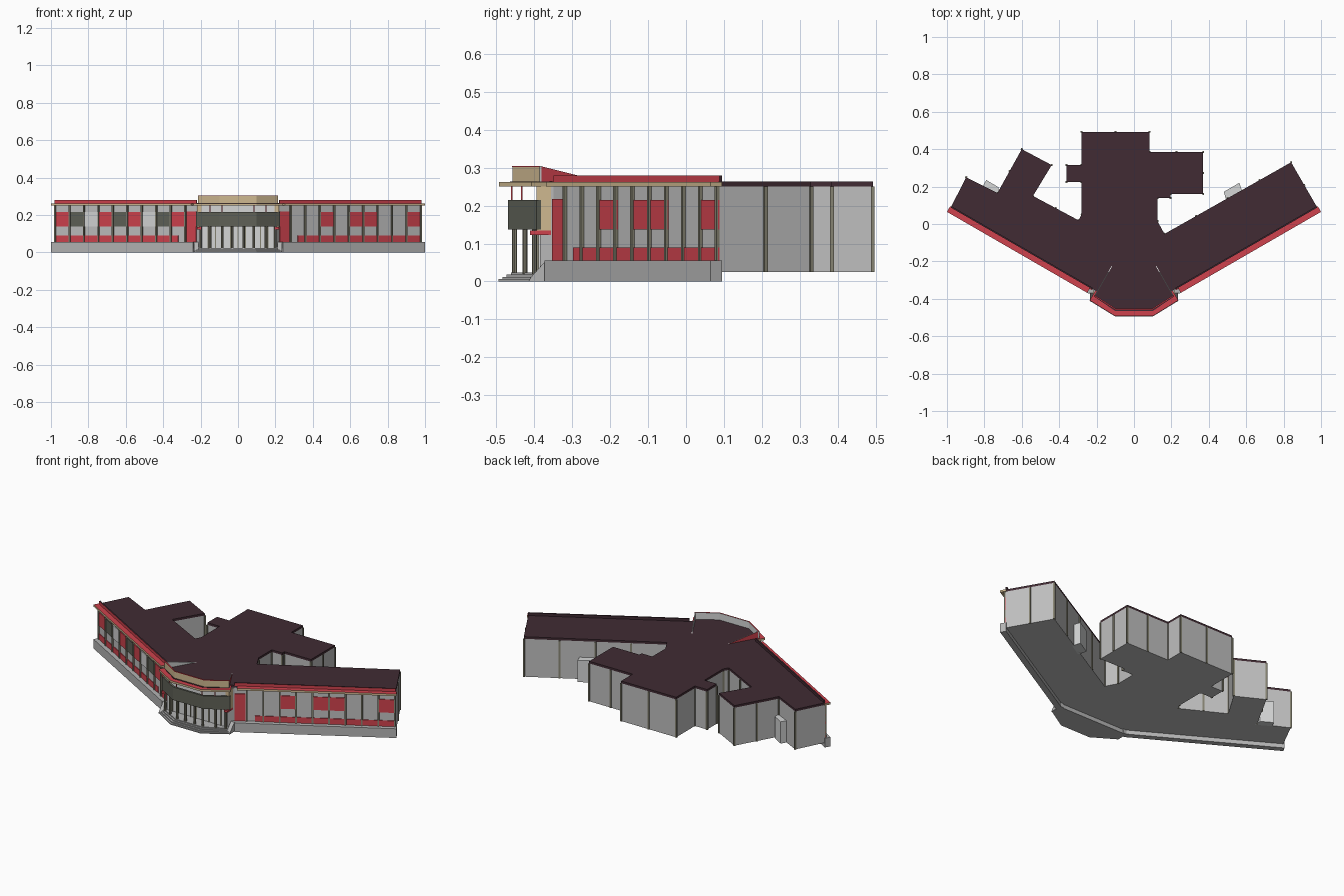
import bpy, bmesh, math
from mathutils import Vector

if "Cube" in bpy.data.objects:
    bpy.data.objects.remove(bpy.data.objects["Cube"])

def mat(name, c):
    m = bpy.data.materials.new(name)
    m.diffuse_color = (*c, 1)
    m.use_nodes = True
    m.node_tree.nodes["Principled BSDF"].inputs["Base Color"].default_value = m.diffuse_color
    return m

WALL = mat("wall_grey", (0.52, 0.52, 0.52))
PALE = mat("pale_glass", (0.66, 0.67, 0.67))
PLINTH = mat("plinth_grey", (0.46, 0.46, 0.46))
RED = mat("red_panel", (0.62, 0.055, 0.075))
DARK = mat("dark_glass", (0.115, 0.12, 0.095))
TAN = mat("tan_trim", (0.62, 0.48, 0.28))
POST = mat("olive_post", (0.24, 0.23, 0.17))
ROOF = mat("roof_maroon", (0.052, 0.024, 0.033))

def solid(name, bottom, top, mats, rule=None):
    """Closed solid between two matching loops; rule(normal, centre) picks the material."""
    bm = bmesh.new()
    b = [bm.verts.new(p) for p in bottom]
    t = [bm.verts.new(p) for p in top]
    bm.faces.new(b[::-1])
    bm.faces.new(t)
    n = len(b)
    for i in range(n):
        j = (i + 1) % n
        bm.faces.new((b[i], b[j], t[j], t[i]))
    bmesh.ops.recalc_face_normals(bm, faces=bm.faces[:])
    if rule:
        bm.normal_update()
        for f in bm.faces:
            f.material_index = rule(f.normal, f.calc_center_median())
    me = bpy.data.meshes.new(name)
    bm.to_mesh(me)
    bm.free()
    for m in mats:
        me.materials.append(m)
    ob = bpy.data.objects.new(name, me)
    bpy.context.collection.objects.link(ob)
    return ob

def prism(name, pts, z0, z1, mats, rule=None):
    return solid(name, [(x, y, z0) for x, y in pts], [(x, y, z1) for x, y in pts], mats, rule)

def box(name, x0, x1, y0, y1, z0, z1, m):
    return prism(name, [(x0, y0), (x1, y0), (x1, y1), (x0, y1)], z0, z1, [m])

def sym(half):
    """Mirror a right-hand half outline across x = 0."""
    return list(half) + [(-x, y) for x, y in reversed(half)]

# Wing frame: a runs from the wing tip to the centre, d points outward from the facade
C30, S30 = math.cos(math.pi / 6), 0.5
def W(s, a, d):
    return (s * (0.98 - a * C30 + d * S30), 0.088 - a * S30 - d * C30)

def wing_box(name, s, a0, a1, d0, d1, z0, z1, mats, rule=None):
    return prism(name, [W(s, a0, d0), W(s, a1, d0), W(s, a1, d1), W(s, a0, d1)], z0, z1, mats, rule)

top_is = lambda n, c: 1 if n.z > 0.5 else 0
LEN, PITCH = 0.875, 0.0893

# Main footprint: back outline from the right wing tip round to the left wing tip
back = [W(1, 0, 0), (0.84, 0.33), (0.163, -0.053), (0.125, 0.016), (0.125, 0.14),
        (0.195, 0.14), (0.195, 0.16), (0.37, 0.16), (0.37, 0.385), (0.083, 0.385),
        (0.083, 0.493), (-0.28, 0.493), (-0.28, 0.316), (-0.36, 0.316), (-0.36, 0.225),
        (-0.28, 0.225), (-0.28, 0.05), (-0.297, 0.02), (-0.54, 0.15), (-0.44, 0.315),
        (-0.60, 0.40), (-0.73, 0.166), (-0.897, 0.25), W(-1, 0, 0)]
prism("building_walls", back + [(-0.222, -0.35), (-0.2, -0.385), (0.2, -0.385), (0.222, -0.35)],
      0.025, 0.251, [WALL])
prism("roof_slab", back + [(-0.2, -0.36), (-0.215, -0.388), (-0.1, -0.465),
                           (0.1, -0.465), (0.215, -0.388), (0.2, -0.36)], 0.251, 0.264, [ROOF])

# Slim posts at the corners and along the longer rear walls
def rear_post(p, ang):
    v = Vector((math.cos(ang), math.sin(ang))) * 0.005
    w = Vector((-v.y, v.x))
    p = Vector(p)
    prism("rear_post", [tuple(q) for q in (p + v + w, p - v + w, p - v - w, p + v - w)],
          0.025, 0.25, [POST])

for i in range(len(back) - 1):
    p, q = Vector(back[i]), Vector(back[i + 1])
    e = q - p
    n = 4 if e.length > 0.6 else 2 if e.length > 0.2 else 1
    for k in range(n):
        if i or k:
            rear_post(p + e * (k / n), math.atan2(e.y, e.x))

# Rear porches
prism("rear_porch_right", [(0.495, 0.12), (0.58, 0.17), (0.563, 0.22), (0.48, 0.172)], 0.025, 0.155, [PALE])
prism("rear_porch_left", [(-0.725, 0.15), (-0.725, 0.197), (-0.79, 0.235), (-0.81, 0.2)], 0.025, 0.155, [PALE])

# Wings: plinth, facade panels, posts, cornice and parapet
R, D, L = RED, DARK, PALE
upper = {-1: [R, D, L, R, D, R, L, D, R], 1: [R, L, L, R, R, L, R, L, L]}
for s in (-1, 1):
    side = "left" if s < 0 else "right"
    wing_box(side + "_plinth", s, -0.006, 0.872, -0.004, 0.03, 0, 0.055, [PLINTH])
    wing_box(side + "_red_base_band", s, 0, 0.765, 0, 0.004, 0.055, 0.089, [RED])
    for i, m in enumerate(upper[s]):
        if m is not PALE or s < 0:
            wing_box(side + "_window_panel", s, i * PITCH, (i + 1) * PITCH, 0, 0.004, 0.137, 0.215, [m])
    for i in range(10):
        a = i * PITCH
        wing_box(side + "_facade_post", s, a, a + 0.009, 0, 0.009, 0.055, 0.25, [POST])
    wing_box(side + "_tall_red_panel", s, 0.816, LEN, 0, 0.005, 0.055, 0.217, [RED])
    wing_box(side + "_cornice", s, -0.006, 0.86, -0.004, 0.03, 0.25, 0.262, [TAN, RED], top_is)
    out = Vector((s * S30, -C30, 0))
    wing_box(side + "_parapet", s, 0, LEN, -0.008, 0, 0.262, 0.28, [ROOF, RED],
             lambda n, c, o=out: 1 if n.dot(o) > 0.9 or n.z < -0.5 else 0)
    # Sloping return of the centre parapet, red outside and grey inside
    p0, p1 = Vector((s * 0.213, -0.387)), Vector((s * 0.115, -0.215))
    o2 = Vector((s * 0.869, 0.495))
    loop = lambda k: [(*(p0 + o2 * k), 0.262), (*(p1 + o2 * k), 0.262), (*(p0 + o2 * k), 0.305)]
    solid(side + "_parapet_return", loop(-0.004), loop(0.0), [PALE, RED],
          lambda n, c, o=o2: 1 if n.x * o.x + n.y * o.y > 0.9 else 0)
    # Entrance side trim, red lintel and sloped stair cheek
    x0, x1 = sorted((s * 0.195, s * 0.218))
    box(side + "_entrance_tan_wall", x0, x1, -0.395, -0.355, 0.135, 0.25, TAN)
    box(side + "_entrance_red_lintel", x0, x1, -0.412, -0.35, 0.123, 0.135, RED)
    x0, x1 = sorted((s * 0.212, s * 0.235))
    cheek = lambda x: [(x, -0.34, 0), (x, -0.415, 0), (x, -0.41, 0.01), (x, -0.37, 0.055), (x, -0.34, 0.055)]
    solid(side + "_stair_cheek", cheek(x0), cheek(x1), [PLINTH])

# Centre cornice
prism("centre_cornice", sym([(0.2, -0.345), (0.237, -0.408), (0.1, -0.493)]), 0.25, 0.262, [TAN, RED], top_is)

# Bands that follow the bowed centre front
def band(name, w, y_side, y_front, t, z0, z1, mats, rule=None):
    outer = sym([(w, y_side), (0.1, y_front)])
    inner = sym([(w - t * 0.5, y_side + t), (0.1 - t * 0.3, y_front + t)])
    return prism(name, outer + inner[::-1], z0, z1, mats, rule)

band("centre_parapet", 0.213, -0.387, -0.458, 0.006, 0.262, 0.302, [TAN, PALE],
     lambda n, c: 1 if n.y > 0.3 else 0)
band("centre_parapet_cap", 0.214, -0.387, -0.459, 0.007, 0.302, 0.305, [RED, PALE],
     lambda n, c: 1 if n.y > 0.3 else 0)
band("canopy_band", 0.225, -0.395, -0.47, 0.012, 0.137, 0.215, [DARK])
prism("canopy_soffit", sym([(0.2, -0.38), (0.218, -0.392), (0.099, -0.465)]), 0.139, 0.145, [PALE])

# Bowed entrance steps
for k in range(4):
    g = k * 0.011
    prism("entrance_step", sym([(0.235 - g * 0.5, -0.345), (0.235 - g * 0.5, -0.412 + g * 0.6), (0.1 - g * 0.3, -0.495 + g)]),
          0, 0.006 * (k + 1), [PLINTH])

# Glazed entrance wall with mullions
box("entrance_glazing", -0.195, 0.195, -0.389, -0.38, 0.024, 0.25, PALE)
for i in range(-4, 5):
    box("entrance_mullion", i * 0.04 - 0.003, i * 0.04 + 0.003, -0.393, -0.385, 0.024, 0.137, POST)

# Round columns and the red hangers above the canopy
for x, y in [(0.03, -0.452), (0.085, -0.452), (0.15, -0.425), (0.2, -0.4)]:
    for s in (-1, 1):
        ring = [(s * x + 0.007 * math.cos(a * math.pi / 5), y + 0.007 * math.sin(a * math.pi / 5)) for a in range(10)]
        prism("entrance_column", ring, 0.02, 0.14, [POST])
for x, y in [(0.085, -0.46), (0.15, -0.433)]:
    for s in (-1, 1):
        box("canopy_hanger", s * x - 0.002, s * x + 0.002, y - 0.002, y + 0.002, 0.2, 0.25, RED)
